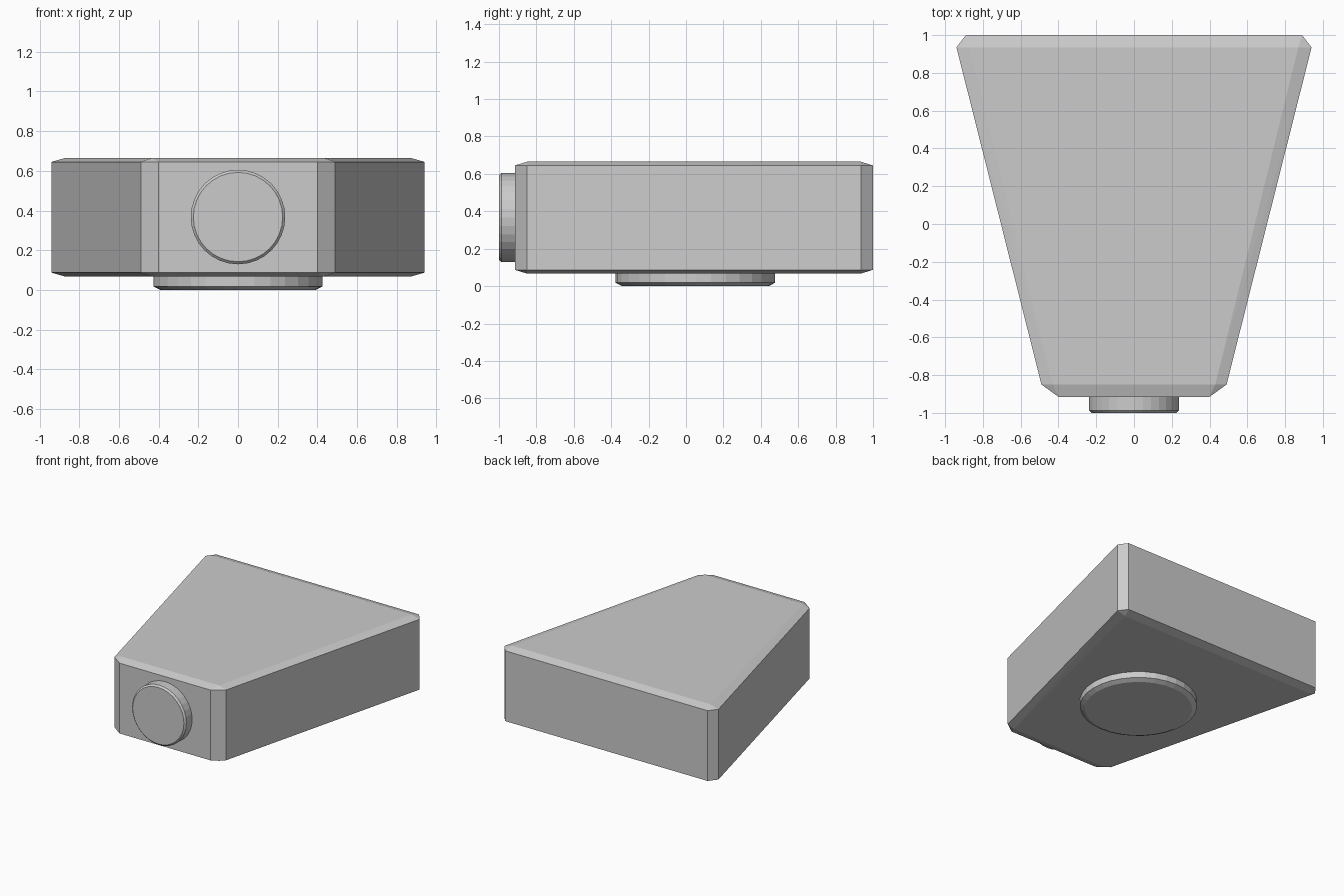
import bpy, bmesh
from math import pi
from mathutils import Matrix

if "Cube" in bpy.data.objects:
    bpy.data.objects.remove(bpy.data.objects["Cube"])


def finish(name, bm):
    bmesh.ops.recalc_face_normals(bm, faces=bm.faces)
    mesh = bpy.data.meshes.new(name)
    bm.to_mesh(mesh)
    bm.free()
    obj = bpy.data.objects.new(name, mesh)
    bpy.context.collection.objects.link(obj)
    return obj


def chamfered_disc(name, radius, face_radius, depth, chamfer, matrix, sides=32):
    """Disc whose chamfered face sits at local z = 0 and whose body rises to depth."""
    bm = bmesh.new()
    rings = []
    for r, z in ((face_radius, 0), (radius, chamfer), (radius, depth)):
        ring = bmesh.ops.create_circle(bm, segments=sides, radius=r,
                                       matrix=Matrix.Translation((0, 0, z)))
        rings.append(ring["verts"])
    for low, high in zip(rings, rings[1:]):
        for i in range(sides):
            j = (i + 1) % sides
            bm.faces.new((low[i], low[j], high[j], high[i]))
    bm.faces.new(rings[0])
    bm.faces.new(rings[-1])
    bm.transform(matrix)
    return finish(name, bm)


# Wedge body: chamfered trapezoid block
outline = [(0.40, -0.915), (0.49, -0.85), (0.94, 0.935), (0.89, 1.0)]
inset = [(0.43, -0.85), (0.87, 0.935)]
bm = bmesh.new()
for points, heights in ((outline, (0.087, 0.645)), (inset, (0.067, 0.665))):
    for x, y in points:
        for z in heights:
            for side in (-1, 1):
                bm.verts.new((side * x, y, z))
bmesh.ops.convex_hull(bm, input=bm.verts)
bmesh.ops.dissolve_limit(bm, angle_limit=0.01, verts=bm.verts, edges=bm.edges)
finish("wedge_body", bm)

# Round foot under the body
chamfered_disc("round_foot", 0.427, 0.392, 0.075, 0.018,
               Matrix.Translation((0, 0.05, 0)))

# Round button on the narrow front end
chamfered_disc("front_button", 0.238, 0.225, 0.095, 0.013,
               Matrix.Translation((0, -1.0, 0.367)) @ Matrix.Rotation(-pi / 2, 4, "X"))
